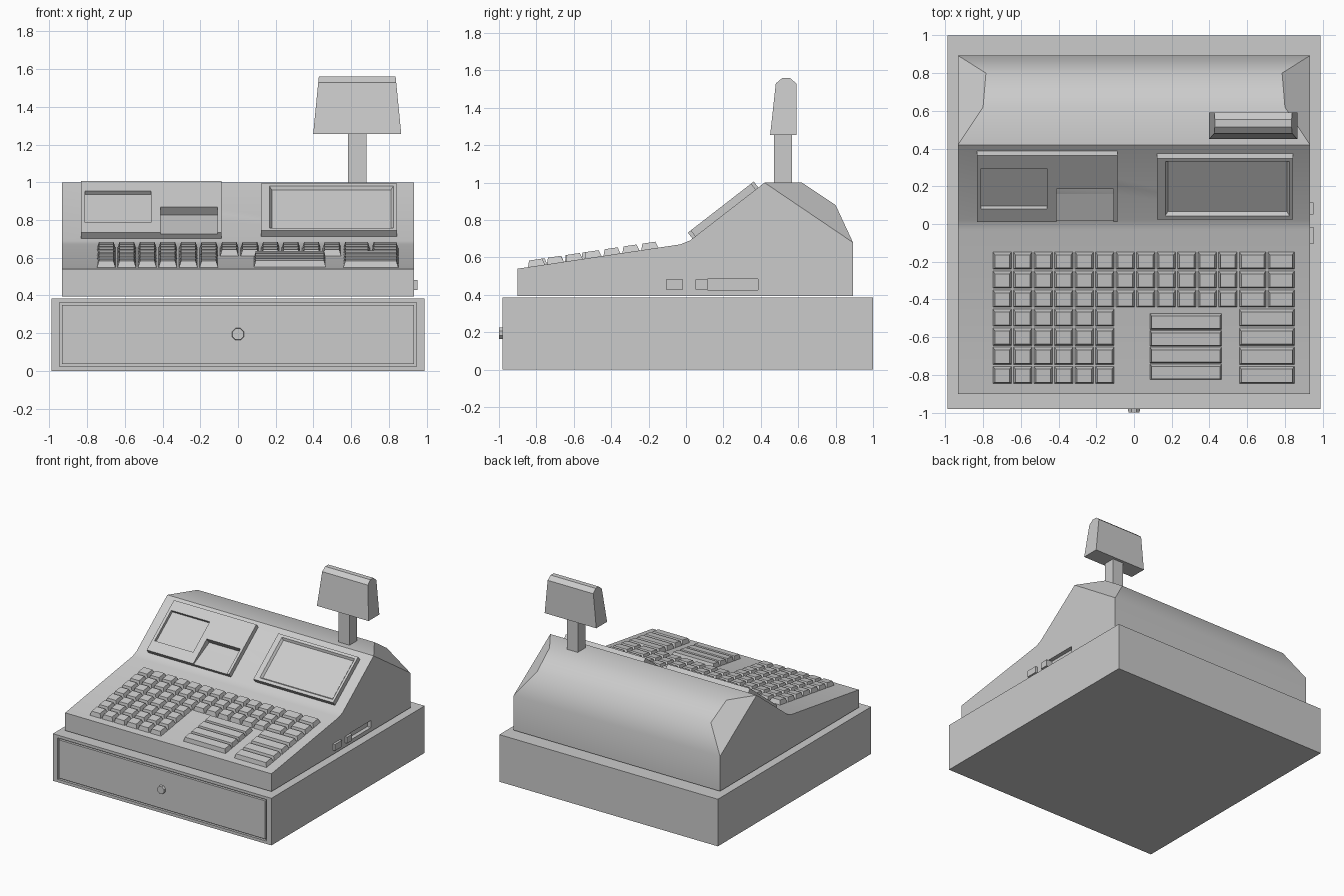
import bpy, bmesh, math
from mathutils import Matrix, Vector

if "Cube" in bpy.data.objects:
    bpy.data.objects.remove(bpy.data.objects["Cube"])


def finish(name, bm, M=None, smooth=0):
    if M:
        bm.transform(M)
    bmesh.ops.recalc_face_normals(bm, faces=bm.faces)
    me = bpy.data.meshes.new(name)
    bm.to_mesh(me)
    bm.free()
    ob = bpy.data.objects.new(name, me)
    bpy.context.collection.objects.link(ob)
    return ob


def boxes(name, items, M=None):
    """Each item: x0,x1,y0,y1,z0,z1, inset of the top, inset of the bottom."""
    bm = bmesh.new()
    for x0, x1, y0, y1, z0, z1, t, b in items:
        rings = []
        for z, i in ((z0, b), (z1, t)):
            rings.append([bm.verts.new(p) for p in (
                (x0 + i, y0 + i, z), (x1 - i, y0 + i, z), (x1 - i, y1 - i, z), (x0 + i, y1 - i, z))])
        lo, hi = rings
        bm.faces.new(lo[::-1])
        bm.faces.new(hi)
        for k in range(4):
            n = (k + 1) % 4
            bm.faces.new((lo[k], lo[n], hi[n], hi[k]))
    return finish(name, bm, M)


def profile(name, pts, cx=0, caps=None, M=None):
    """Closed side profile of (y, z, half width), widened along x."""
    bm = bmesh.new()
    L = [bm.verts.new((cx - h, y, z)) for y, z, h in pts]
    R = [bm.verts.new((cx + h, y, z)) for y, z, h in pts]
    n = len(pts)
    for i in range(n):
        j = (i + 1) % n
        bm.faces.new((L[i], L[j], R[j], R[i]))
    for cap in caps or [range(n)]:
        bm.faces.new([L[i] for i in cap])
        bm.faces.new([R[i] for i in cap])
    return finish(name, bm, M)


def cut(ob, *cutters):
    for c in cutters:
        c.hide_render = True
        m = ob.modifiers.new("cut", 'BOOLEAN')
        m.object, m.operation, m.solver = c, 'DIFFERENCE', 'EXACT'
    bpy.context.view_layer.update()
    dg = bpy.context.evaluated_depsgraph_get()
    me = bpy.data.meshes.new_from_object(ob.evaluated_get(dg))
    ob.modifiers.clear()
    ob.data = me


def slope(y, z, dy, dz):
    d = Vector((0, dy, dz)).normalized()
    M = Matrix(((1, 0, 0), (0, d.y, -d.z), (0, d.z, d.y))).to_4x4()
    M.translation = (0, y, z)
    return M


DECK = slope(-0.9, 0.54, 0.87, 0.13)
FACE = slope(0.02, 0.69, 0.40, 0.31)

# Cash drawer: case, flush front panel inside a groove, octagonal lock
case = boxes("drawer_case", [(-0.988, 0.988, -0.98, 1.0, 0, 0.385, 0, 0)])
recess = boxes("drawer_recess_cutter", [(-0.945, 0.945, -1.1, -0.96, 0.024, 0.362, 0, 0)])
cut(case, recess)
boxes("drawer_front", [(-0.932, 0.932, -0.98, -0.95, 0.037, 0.349, 0, 0)])
bm = bmesh.new()
bmesh.ops.create_cone(bm, cap_ends=True, segments=8, radius1=0.036, radius2=0.032, depth=0.03,
                      matrix=Matrix.Translation((0, -0.985, 0.195)) @ Matrix.Rotation(math.pi / 2, 4, 'X')
                      @ Matrix.Rotation(math.pi / 8, 4, 'Z'))
finish("drawer_lock", bm)

# Register body with chamfered rear corners
W = 0.933
body = profile("register_body", [
    (-0.9, 0.395, W), (-0.9, 0.54, W), (-0.03, 0.67, W), (0.02, 0.69, W), (0.42, 1.0, W),
    (0.62, 1.0, 0.80), (0.80, 0.88, 0.785), (0.893, 0.68, W), (0.893, 0.395, W)],
    caps=[[0, 1, 2, 3, 4, 7, 8], [4, 5, 6, 7]])
notch = profile("printer_notch_cutter", [
    (0.0, 0.034, 0.152), (0.24, -0.012, 0.152), (0.24, 0.08, 0.152), (0.0, 0.08, 0.152)],
    cx=-0.26, M=FACE)
slot = boxes("side_slot_cutter", [(0.90, 1.0, 0.115, 0.385, 0.427, 0.485, 0, 0)])
cut(body, notch, slot)
body.data.polygons.foreach_set("use_smooth", [True] * len(body.data.polygons))
body.data.set_sharp_from_angle(angle=math.radians(36))
boxes("side_switches", [(0.90, 0.952, y0, y1, 0.43, 0.482, 0, 0)
                        for y0, y1 in ((-0.107, -0.016), (0.05, 0.115))])

# Printer panel with window and paper notch
printer = boxes("printer_panel", [(-0.833, -0.087, 0.018, 0.464, -0.008, 0.04, 0, 0)], FACE)
window = boxes("printer_window_cutter", [(-0.81, -0.462, 0.107, 0.379, 0.016, 0.07, 0, 0)], FACE)
cut(printer, window, notch)

# Operator display with sloped bezel
screen = boxes("display_panel", [(0.122, 0.843, 0.037, 0.446, -0.008, 0.04, 0, 0)], FACE)
glass = boxes("display_recess_cutter", [(0.165, 0.825, 0.06, 0.425, 0.022, 0.041, 0, 0.014)], FACE)
cut(screen, glass)

# Keyboard: grid of small keys, wide keys at right, long bars in the middle
def key(x0, x1, y0, y1, h=0.034, t=0.012, g=0.004):
    s0, s1 = (y0 + 0.9) / 0.989, (y1 + 0.9) / 0.989
    return (x0 + g, x1 - g, s0 + g, s1 - g, -0.004, h, t, 0)


keys, PX, PY = [], 0.1088, 0.101
for r in range(7):
    y1 = -0.143 - r * PY
    y0 = y1 - PY
    for c in range(12 if r < 3 else 6):
        keys.append(key(-0.753 + c * PX, -0.753 + (c + 1) * PX, y0, y1))
    if r < 3:
        keys += [key(0.553, 0.704, y0, y1), key(0.704, 0.855, y0, y1)]
    else:
        keys.append(key(0.553, 0.855, y0, y1))
boxes("keys", keys, DECK)
boxes("function_bars", [key(0.082, 0.468, -0.828 + i * 0.089, -0.739 + i * 0.089, 0.034, 0.01, 0.002)
                        for i in range(4)], DECK)

# Customer display on a pole
boxes("display_pole", [(0.582, 0.68, 0.47, 0.567, 0.98, 1.27, 0, 0)])
head = [(0.45, 1.255), (0.59, 1.255), (0.59, 1.53), (0.555, 1.56), (0.515, 1.56), (0.48, 1.53)]
profile("customer_display", [(y, z, 0.2335 - (z - 1.255) * 0.098) for y, z in head], cx=0.632)
